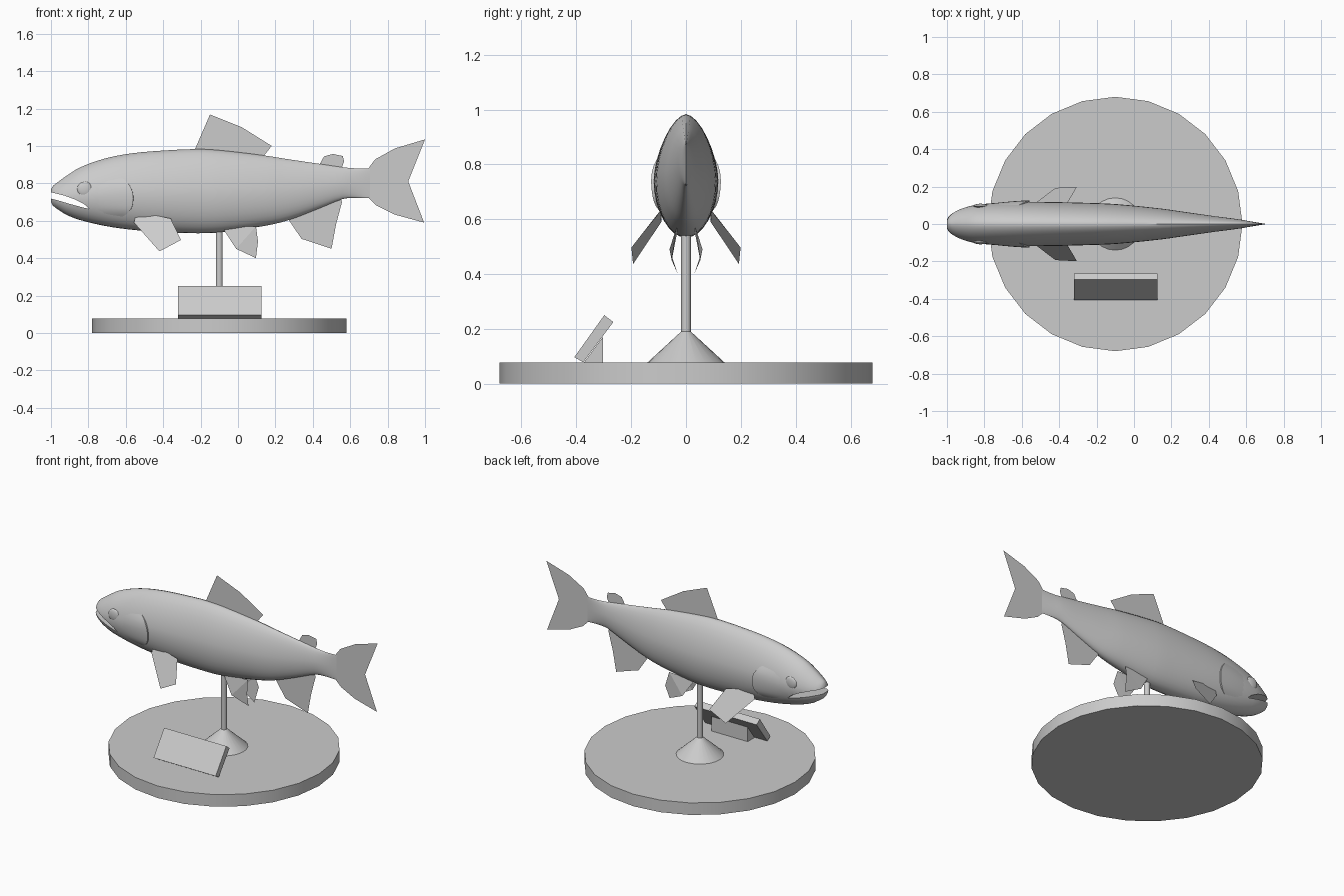
import bpy, bmesh, math
from mathutils import Vector

if "Cube" in bpy.data.objects:
    bpy.data.objects.remove(bpy.data.objects["Cube"])

grey = bpy.data.materials.new("plain grey")
grey.diffuse_color = (0.6, 0.6, 0.6, 1)
grey.use_nodes = True
grey.node_tree.nodes["Principled BSDF"].inputs["Base Color"].default_value = grey.diffuse_color


def make(name, verts, faces, smooth=None):
    bm = bmesh.new()
    vs = [bm.verts.new(v) for v in verts]
    for f in faces:
        bm.faces.new([vs[i] for i in f])
    bmesh.ops.recalc_face_normals(bm, faces=bm.faces)
    me = bpy.data.meshes.new(name)
    bm.to_mesh(me)
    bm.free()
    me.materials.append(grey)
    ob = bpy.data.objects.new(name, me)
    bpy.context.collection.objects.link(ob)
    if smooth:
        shade(ob, smooth)
    return ob


def shade(ob, angle):
    bpy.ops.object.select_all(action='DESELECT')
    ob.select_set(True)
    bpy.context.view_layer.objects.active = ob
    bpy.ops.object.shade_smooth_by_angle(angle=math.radians(angle))


def loft(name, rings, smooth):
    n = len(rings[0])
    verts = [v for r in rings for v in r]
    faces = [(k * n + i, k * n + (i + 1) % n, (k + 1) * n + (i + 1) % n, (k + 1) * n + i)
             for k in range(len(rings) - 1) for i in range(n)]
    faces += [tuple(range(n)), tuple(range(len(verts) - n, len(verts)))]
    return make(name, verts, faces, smooth)


def turned(name, x, profile, n):
    ring = lambda r, z: [(x + r * math.cos(2 * math.pi * i / n),
                          r * math.sin(2 * math.pi * i / n), z) for i in range(n)]
    return loft(name, [ring(r, z) for r, z in profile], 40)


def prism(name, outline, a, b, axis):
    put = (lambda p, t: (t, p[0], p[1])) if axis == 'X' else (lambda p, t: (p[0], t, p[1]))
    return loft(name, [[put(p, a) for p in outline], [put(p, b) for p in outline]], None)


# stand
turned("base_disc", -0.1, [(0.68, 0), (0.68, 0.078)], 24)
turned("stand_cone", -0.1, [(0.14, 0.078), (0.018, 0.19)], 24)
turned("stand_rod", -0.1, [(0.018, 0.18), (0.018, 0.6)], 16)

# tilted plaque and its wedge support
prism("plaque", [(-0.407, 0.097), (-0.298, 0.25), (-0.265, 0.225), (-0.375, 0.078)],
      -0.32, 0.125, 'X')
prism("plaque_support", [(-0.372, 0.078), (-0.302, 0.172), (-0.302, 0.078)], -0.23, 0.03, 'X')

# body stations: x, top z, bottom z, half width
ST = [(-1.0, 0.765, 0.70, 0.025), (-0.99, 0.785, 0.682, 0.043), (-0.965, 0.805, 0.662, 0.063),
      (-0.92, 0.838, 0.633, 0.083), (-0.845, 0.885, 0.604, 0.102), (-0.71, 0.933, 0.572, 0.114),
      (-0.57, 0.96, 0.552, 0.118), (-0.417, 0.974, 0.54, 0.117), (-0.22, 0.983, 0.533, 0.112),
      (-0.09, 0.976, 0.538, 0.106), (0.14, 0.949, 0.572, 0.083), (0.267, 0.929, 0.602, 0.065),
      (0.43, 0.905, 0.664, 0.042), (0.56, 0.886, 0.716, 0.025), (0.63, 0.88, 0.722, 0.013),
      (0.705, 0.88, 0.72, 0.0008)]


def slope(i, c):
    a, b = ST[max(i - 1, 0)], ST[min(i + 1, len(ST) - 1)]
    return (b[c] - a[c]) / (b[0] - a[0])


def station(x):
    i = max(k for k in range(len(ST) - 1) if ST[k][0] <= x + 1e-9)
    d = ST[i + 1][0] - ST[i][0]
    t = (x - ST[i][0]) / d
    return [(2*t**3 - 3*t**2 + 1) * ST[i][c] + (t**3 - 2*t**2 + t) * d * slope(i, c)
            + (3*t**2 - 2*t**3) * ST[i + 1][c] + (t**3 - t**2) * d * slope(i + 1, c)
            for c in (1, 2, 3)]


def skin(x, ang, out=0.0):
    top, bot, w = station(x)
    mid = bot + 0.46 * (top - bot)
    c, s = math.cos(ang), math.sin(ang)
    p = 1.18 if s > 0 else 1.0
    h = top - mid if s > 0 else mid - bot
    return Vector((x, math.copysign(abs(c) ** p * max(w, 0.0008) + out, c),
                   mid + math.copysign(abs(s) ** p * h, s)))


xs = []
for i in range(len(ST) - 1):
    xs += [ST[i][0] + (ST[i + 1][0] - ST[i][0]) * k / 3 for k in range(3)]
xs.append(ST[-1][0])
body = loft("fish_body", [[skin(x, math.pi / 2 + 2 * math.pi * i / 32) for i in range(32)]
                          for x in xs], None)

# open mouth cut right through the head
mouth = prism("mouth_cutter", [(-1.05, 0.765), (-0.99, 0.75), (-0.93, 0.735), (-0.87, 0.713),
                               (-0.82, 0.687), (-0.795, 0.663), (-0.83, 0.671), (-0.90, 0.69),
                               (-0.97, 0.711), (-1.05, 0.73)], -0.3, 0.3, 'Y')
mouth.hide_render = True
cut = body.modifiers.new("mouth", 'BOOLEAN')
cut.operation, cut.solver, cut.object = 'DIFFERENCE', 'EXACT', mouth
bpy.context.view_layer.objects.active = body
bpy.ops.object.modifier_apply(modifier="mouth")
bpy.data.objects.remove(mouth)
shade(body, 40)

for side, label in ((-1, "right"), (1, "left")):
    flip = lambda v: (v[0], side * v[1], v[2])

    # gill cover: a patch of skin lifting towards its curved rear edge
    nu, nv, verts = 9, 12, []
    for j in range(nv + 1):
        v = j / nv
        ang = math.radians(-42 + 72 * v)
        edge = -0.56 - 0.065 * abs(2 * v - 1) ** 2.5
        fade = min(1, 5 * v, 5 * (1 - v))
        for i in range(nu):
            u = i / (nu - 1)
            verts.append(flip(skin(-0.78 + (edge + 0.78) * u, ang, -0.002 + 0.011 * u * fade)))
        verts.append(flip(skin(edge + 0.001, ang, -0.008)))
    n = nu + 1
    make("gill_cover_" + label, verts,
         [(j * n + i, j * n + i + 1, (j + 1) * n + i + 1, (j + 1) * n + i)
          for j in range(nv) for i in range(nu)], 40)

    # eye: shallow bulge on the head
    c = skin(-0.82, math.radians(16))
    ring = lambda a: [flip((c.x + 0.04 * math.cos(a) * math.cos(t), c.y - 0.004 + 0.012 * math.sin(a),
                            c.z + 0.04 * math.cos(a) * math.sin(t)))
                      for t in [2 * math.pi * k / 16 for k in range(16)]]
    loft("eye_" + label, [ring(math.radians(a)) for a in (-80, -40, 0, 20, 40, 60, 80)], 50)

    # paired fins
    pec = [(-0.545, 0.09, 0.638), (-0.556, 0.09, 0.59), (-0.42, 0.193, 0.436),
           (-0.305, 0.199, 0.497), (-0.36, 0.105, 0.612), (-0.45, 0.095, 0.63)]
    make("pectoral_fin_" + label, [flip(p) for p in pec], [range(6)])
    pel = [(-0.085, 0.03, 0.565), (-0.01, 0.052, 0.45), (0.096, 0.03, 0.40),
           (0.107, 0.06, 0.49), (0.096, 0.035, 0.57)]
    make("pelvic_fin_" + label, [flip(p) for p in pel], [(0, 1, 4), (1, 2, 3, 4)])

# flat centre-line fins
FINS = {
    "dorsal_fin": [(-0.235, 0.97), (-0.15, 1.168), (0.02, 1.10), (0.18, 1.0), (0.133, 0.94)],
    "adipose_fin": [(0.43, 0.89), (0.46, 0.944), (0.507, 0.957), (0.56, 0.946),
                    (0.567, 0.917), (0.55, 0.87)],
    "anal_fin": [(0.267, 0.61), (0.34, 0.503), (0.50, 0.45), (0.524, 0.58), (0.556, 0.70),
                 (0.54, 0.74)],
    "tail_fin": [(0.69, 0.87), (0.733, 0.928), (0.84, 0.987), (1.0, 1.035), (0.91, 0.81),
                 (0.995, 0.59), (0.834, 0.634), (0.738, 0.682), (0.69, 0.73)],
}
for name, pts in FINS.items():
    make(name, [(x, 0, z) for x, z in pts], [range(len(pts))])
